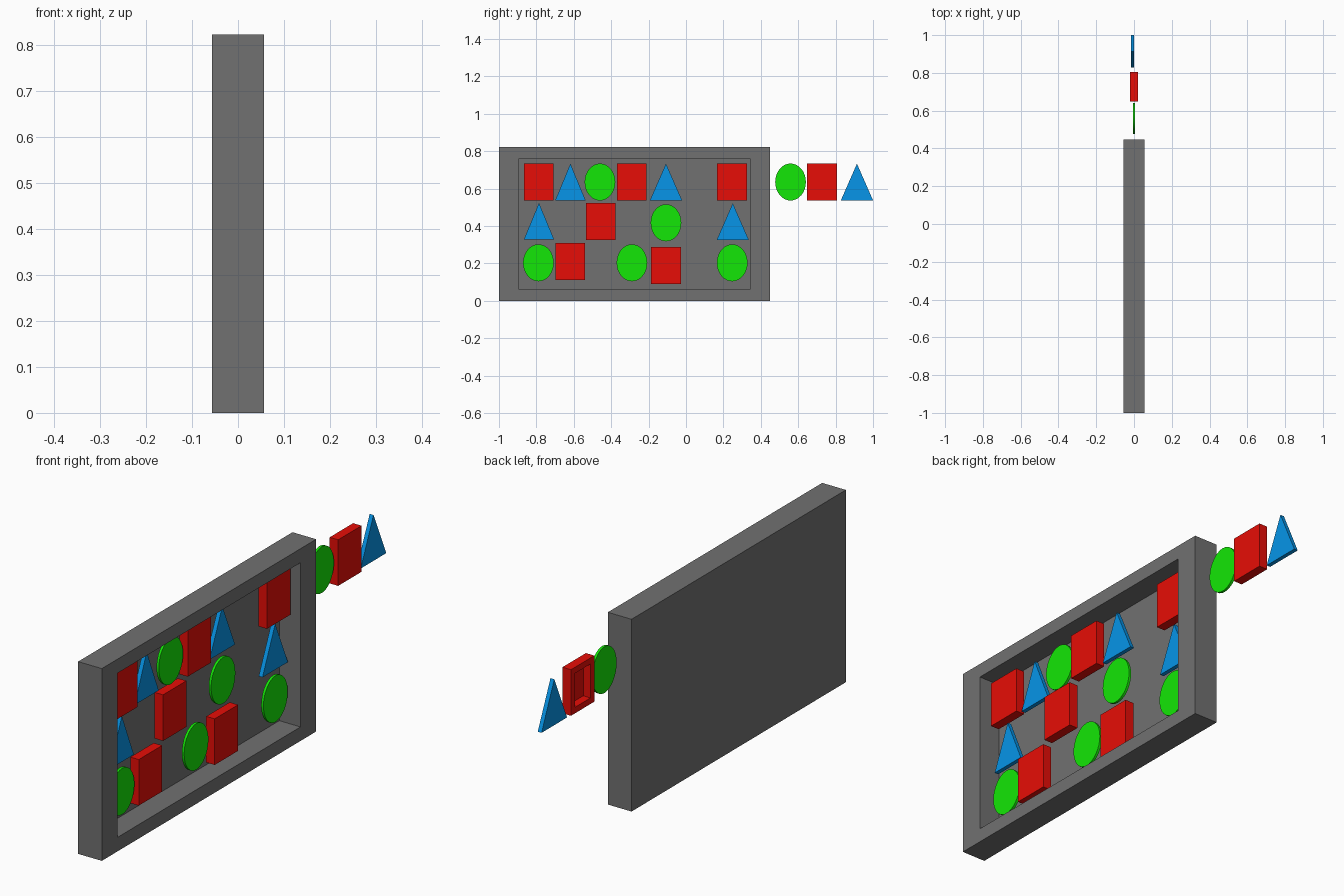
import bpy, bmesh, math

if "Cube" in bpy.data.objects:
    bpy.data.objects.remove(bpy.data.objects["Cube"])


def material(name, color):
    m = bpy.data.materials.new(name)
    m.diffuse_color = (*color, 1)
    m.use_nodes = True
    m.node_tree.nodes["Principled BSDF"].inputs["Base Color"].default_value = m.diffuse_color
    return m


red = material("red", (0.8, 0.004, 0.002))
green = material("green", (0.007, 0.8, 0.002))
blue = material("blue", (0.002, 0.3, 0.81))
dark = material("dark_grey", (0.165, 0.165, 0.165))


def finish(bm, name, loc=(0, 0, 0), mat=None):
    bmesh.ops.recalc_face_normals(bm, faces=bm.faces)
    me = bpy.data.meshes.new(name)
    bm.to_mesh(me)
    bm.free()
    ob = bpy.data.objects.new(name, me)
    ob.location = loc
    bpy.context.collection.objects.link(ob)
    if mat:
        me.materials.append(mat)
    return ob


def prism(profile, x0, x1):
    """Extrude a (y, z) outline along x."""
    bm = bmesh.new()
    face = bm.faces.new([bm.verts.new((x0, y, z)) for y, z in profile])
    ext = bmesh.ops.extrude_face_region(bm, geom=[face])["geom"]
    bmesh.ops.translate(bm, vec=(x1 - x0, 0, 0),
                        verts=[g for g in ext if isinstance(g, bmesh.types.BMVert)])
    if not face.is_valid or len(bm.faces) < len(profile) + 2:
        bm.faces.new([v for v in bm.verts if abs(v.co.x - x0) < 1e-6])
    bmesh.ops.recalc_face_normals(bm, faces=bm.faces)
    return bm


def tray(w, h, x0, x1, side, rim_y, rim_z, depth):
    """Box with a rectangular recess in its +x or -x face."""
    bm = prism([(-w/2, -h/2), (w/2, -h/2), (w/2, h/2), (-w/2, h/2)], x0, x1)
    face = max(bm.faces, key=lambda f: f.normal.x * side)
    bmesh.ops.inset_region(bm, faces=[face], thickness=min(rim_y, rim_z) * 0.5)
    for v in face.verts:
        v.co.y = math.copysign(w/2 - rim_y, v.co.y)
        v.co.z = math.copysign(h/2 - rim_z, v.co.z)
    inner = bmesh.ops.extrude_discrete_faces(bm, faces=[face])["faces"][0]
    bmesh.ops.translate(bm, vec=(-side * depth, 0, 0), verts=inner.verts)
    return bm


# Display frame, open towards +x
finish(tray(1.448, 0.822, -0.056, 0.056, 1, 0.106, 0.06, 0.1),
       "display_frame", (0, -0.276, 0.411), dark)

# Red blocks, hollow at the back
for y, z in [(-0.788, 0.635), (-0.289, 0.635), (0.246, 0.635), (0.727, 0.635),
             (-0.456, 0.424), (-0.62, 0.21), (-0.107, 0.188)]:
    finish(tray(0.158, 0.197, -0.02, 0.02, -1, 0.026, 0.026, 0.034),
           "red_block", (0, y, z), red)

# Blue triangles (centre y, centre z, half width)
for y, z, w in [(-0.618, 0.635, 0.081), (-0.107, 0.635, 0.086), (0.914, 0.635, 0.086),
                (-0.786, 0.425, 0.081), (0.25, 0.423, 0.086)]:
    finish(prism([(-w, -0.098), (w, -0.098), (0, 0.098)], -0.017, 0.001),
           "blue_triangle", (0, y, z), blue)

# Green oval discs
oval = [(0.082 * math.cos(a * math.tau / 32), 0.099 * math.sin(a * math.tau / 32))
        for a in range(32)]
for y, z in [(-0.46, 0.635), (0.559, 0.635), (-0.107, 0.417),
             (-0.789, 0.203), (-0.289, 0.203), (0.247, 0.203)]:
    ob = finish(prism(oval, -0.006, 0.005), "green_disc", (0, y, z), green)
    for p in ob.data.polygons:
        p.use_smooth = len(p.vertices) == 4
